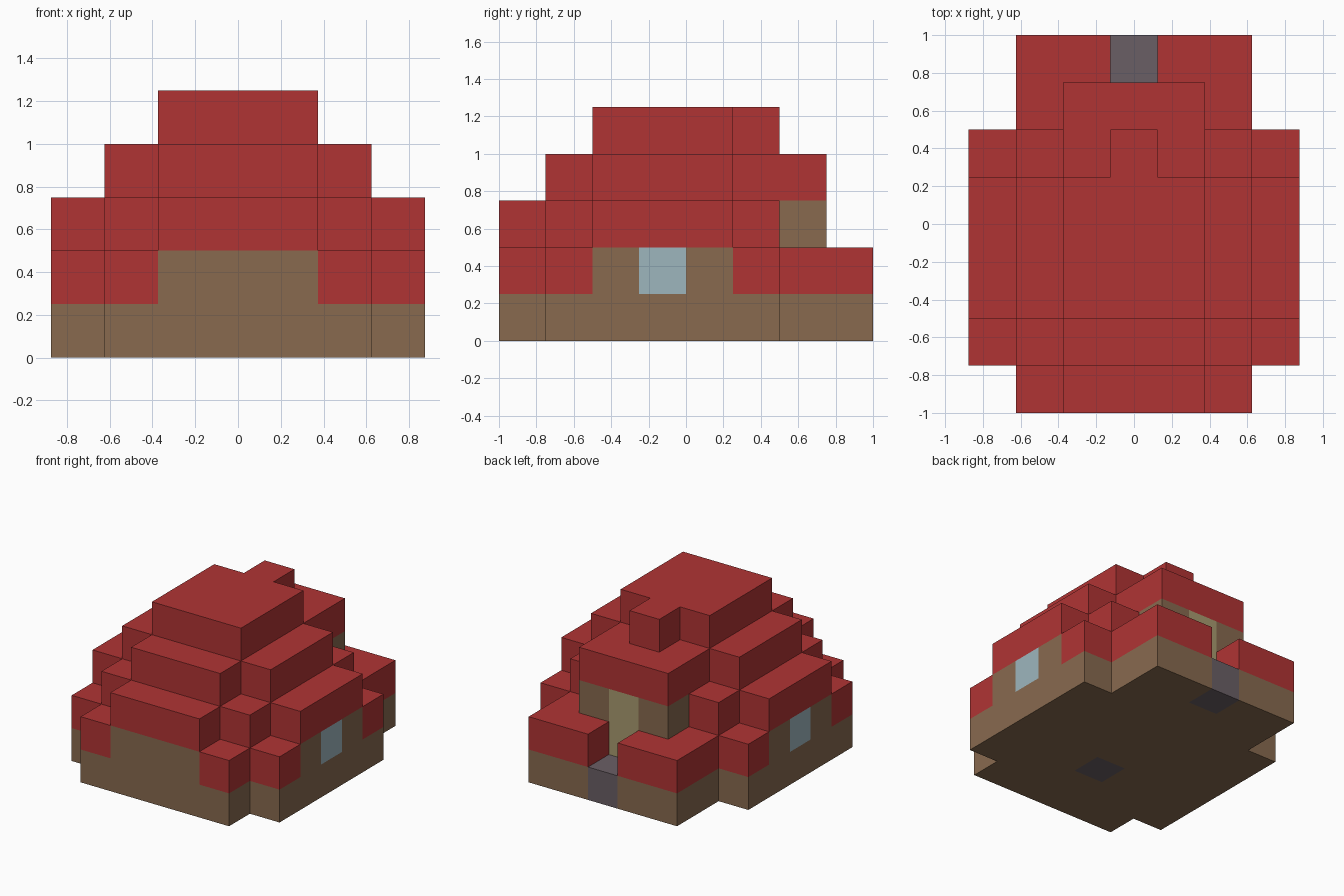
import bpy
import bmesh
from mathutils import Vector

cube = bpy.data.objects.get("Cube")
if cube:
    bpy.data.objects.remove(cube)

CELL = 0.25


def linear(c):
    c /= 255
    return c / 12.92 if c <= 0.04045 else ((c + 0.055) / 1.055) ** 2.4


def make_material(name, *rgb):
    mat = bpy.data.materials.new(name)
    mat.use_nodes = True
    color = [linear(c) for c in rgb] + [1.0]
    mat.diffuse_color = color
    bsdf = next(n for n in mat.node_tree.nodes if n.type == "BSDF_PRINCIPLED")
    bsdf.inputs["Base Color"].default_value = color
    return mat


red = make_material("roof red", 176, 52, 52)
brown = make_material("wall brown", 136, 106, 79)
glass = make_material("window blue", 158, 182, 190)
slate = make_material("stone grey", 106, 95, 101)
tan = make_material("door tan", 168, 155, 111)

# Blocks mirrored in x: part, material, columns out from the centre, rows
# front to back, layers upward (inclusive). Later blocks replace earlier ones.
blocks = [
    # Cross-cornered base, and roof tiers that step inward
    ("foundation", brown, (0, 2), (0, 7), (0, 0)),
    ("foundation", brown, (3, 3), (1, 5), (0, 0)),
    ("roof_eaves", red, (0, 2), (0, 7), (1, 1)),
    ("roof_eaves", red, (3, 3), (1, 5), (1, 1)),
    ("roof_lower", red, (0, 1), (0, 5), (2, 2)),
    ("roof_lower", red, (2, 2), (1, 5), (2, 2)),
    ("roof_lower", red, (3, 3), (2, 4), (2, 2)),
    ("roof_upper", red, (0, 1), (1, 6), (3, 3)),
    ("roof_upper", red, (2, 2), (2, 4), (3, 3)),
    ("roof_top", red, (0, 1), (2, 4), (4, 4)),
    ("roof_ridge", red, (0, 0), (5, 5), (4, 4)),
    # Walls showing under the roof
    ("front_wall", brown, (0, 1), (0, 0), (1, 1)),
    ("side_walls", brown, (3, 3), (2, 4), (1, 1)),
    ("dormer_wall", brown, (0, 1), (6, 6), (2, 2)),
    # Openings and stonework
    ("windows", glass, (3, 3), (3, 3), (1, 1)),
    ("door", tan, (0, 0), (6, 6), (1, 2)),
    ("door_step", slate, (0, 0), (7, 7), (0, 0)),
    ("hearth_stone", slate, (0, 0), (2, 2), (0, 0)),
    (None, None, (0, 0), (7, 7), (1, 1)),  # open space above the step
]


def span(ends):
    return range(ends[0], ends[1] + 1)


# Fill the grid, mirroring each block
grid, materials = {}, {}
for name, mat, cols, rows, layers in blocks:
    materials[name] = mat
    for i in span(cols):
        for j in span(rows):
            for k in span(layers):
                for side in (-1, 1):
                    grid[side * i, j, k] = name


def build_part(name):
    """Make one object from the outer faces of a part's cells."""
    bm = bmesh.new()
    for cell, owner in grid.items():
        if owner != name:
            continue
        center = Vector((cell[0], cell[1] - 3.5, cell[2] + 0.5)) * CELL
        for axis in range(3):
            for sign in (-1, 1):
                near = list(cell)
                near[axis] += sign
                if grid.get(tuple(near)):
                    continue
                normal, u, v = Vector(), Vector(), Vector()
                normal[axis] = sign * CELL / 2
                u[(axis + 1) % 3] = sign * CELL / 2
                v[(axis + 2) % 3] = CELL / 2
                mid = center + normal
                bm.faces.new([bm.verts.new(p) for p in
                              (mid - u - v, mid + u - v, mid + u + v, mid - u + v)])
    # Weld the cells and merge flat areas into clean faces
    bmesh.ops.remove_doubles(bm, verts=bm.verts[:], dist=0.001)
    bmesh.ops.dissolve_limit(bm, angle_limit=0.01, verts=bm.verts[:],
                             edges=bm.edges[:])
    mesh = bpy.data.meshes.new(name)
    bm.to_mesh(mesh)
    bm.free()
    mesh.materials.append(materials[name])
    bpy.context.collection.objects.link(bpy.data.objects.new(name, mesh))


for part in materials:
    if part:
        build_part(part)
